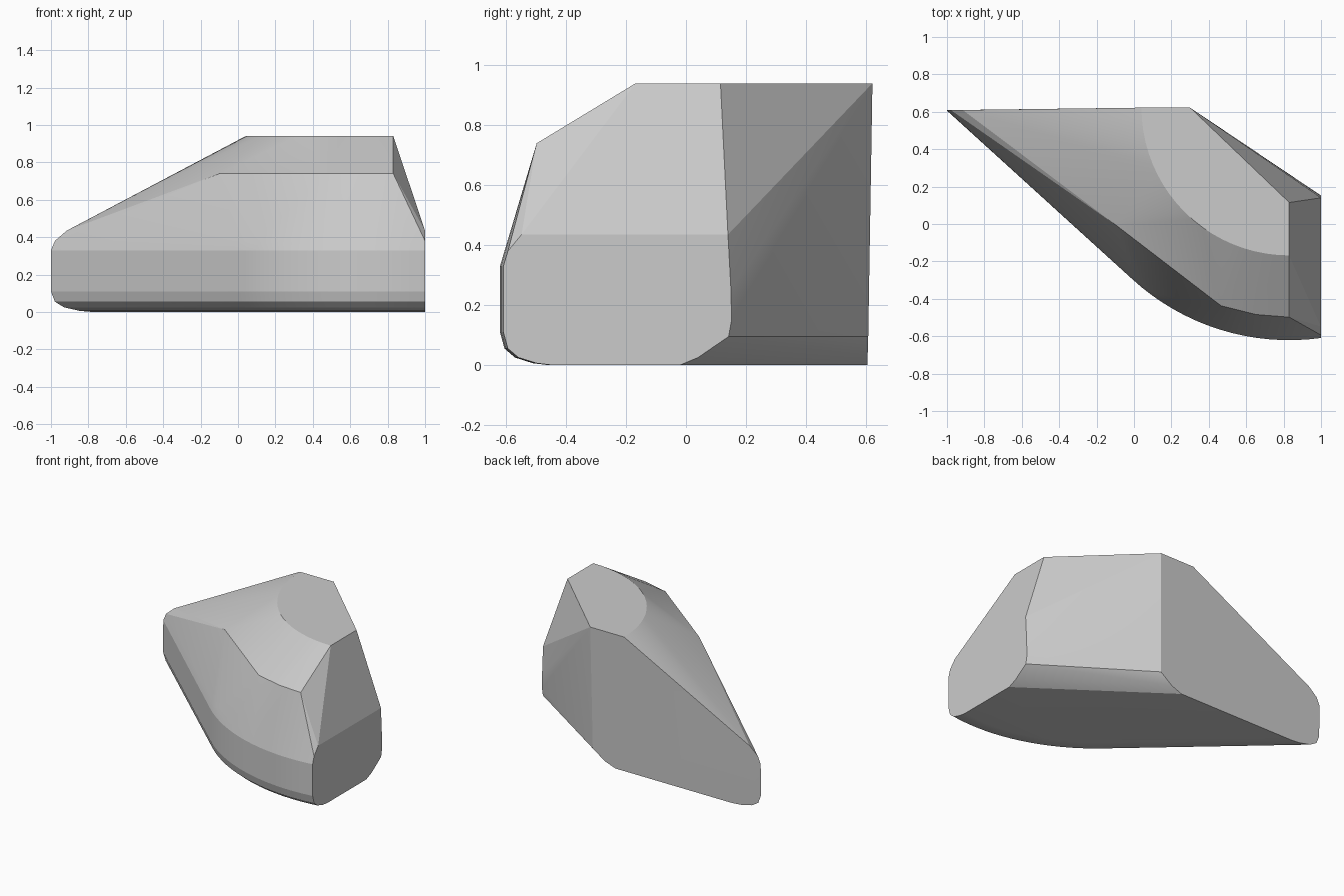
import bpy, bmesh
from math import sin, cos, acos, radians

if "Cube" in bpy.data.objects:
    bpy.data.objects.remove(bpy.data.objects["Cube"])

CX, CY, R = 0.83, 0.622, 1.243      # common centre of all the arcs, outer radius
points = []


def arc(radius, z, start, end, steps):
    """Add points along an arc around the common centre (radians)."""
    for i in range(steps + 1):
        a = start + (end - start) * i / steps
        points.append((CX + radius * cos(a), CY + radius * sin(a), z))


# rounded lower wall: (inset from outer radius, height)
wall = [(0.16, 0.0), (0.11, 0.006), (0.05, 0.025), (0.015, 0.055), (0.0, 0.11),
        (0.0, 0.33), (0.015, 0.38), (0.06, 0.435)]
for inset, z in wall:
    r = R - inset
    # curved front sweep, stopped where it meets the flat right end
    arc(r, z, radians(227.5), radians(360) - acos((1 - CX) / r), 16)
    # pointed left tip, carrying the same rounding
    points.append((-1 + 1.4 * inset, 0.605 + 0.01 * z, z))

# shoulder ring
for deg in (214, 251, 261, 270):
    arc(1.12, 0.74, radians(deg), radians(deg), 1)

# flat top: quarter arc plus the cut back corner
arc(0.79, 0.94, radians(180), radians(270), 20)
points += [(0.30, CY, 0.94), (0.83, 0.115, 0.94)]

# right end, back edge
points += [(1, -0.02, 0), (1, 0.04, 0.025), (1, 0.142, 0.095),
           (1, 0.152, 0.15), (1, 0.15, 0.25), (1, 0.14, 0.435)]

# back wall, lower chamfered corner
points += [(0.12, 0.605, 0), (0.20, 0.606, 0.03), (0.29, 0.608, 0.095)]

# faceted body: skin all guide points
bm = bmesh.new()
for p in points:
    bm.verts.new(p)
bmesh.ops.remove_doubles(bm, verts=bm.verts, dist=0.001)
bmesh.ops.convex_hull(bm, input=bm.verts)
bmesh.ops.delete(bm, geom=[v for v in bm.verts if not v.link_faces], context='VERTS')
bmesh.ops.dissolve_limit(bm, angle_limit=radians(1), verts=bm.verts, edges=bm.edges)
bmesh.ops.recalc_face_normals(bm, faces=bm.faces)
mesh = bpy.data.meshes.new("faceted_body")
bm.to_mesh(mesh)
bm.free()
body = bpy.data.objects.new("faceted_body", mesh)
bpy.context.collection.objects.link(body)
bpy.context.view_layer.objects.active = body
body.select_set(True)
bpy.ops.object.shade_smooth_by_angle(angle=radians(12))
